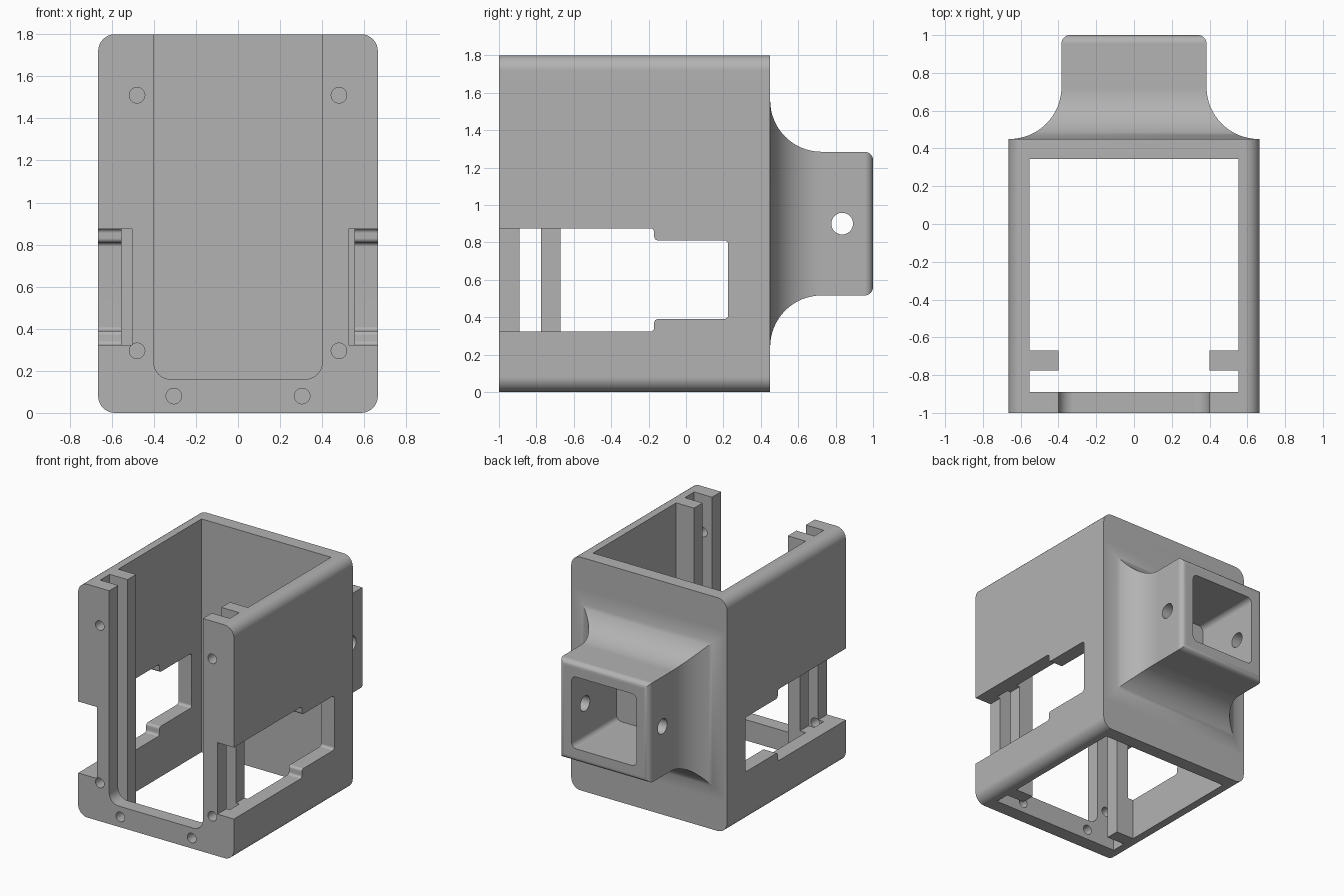
import bpy, bmesh
from math import sin, cos, pi, sqrt

cube = bpy.data.objects.get("Cube")
if cube:
    bpy.data.objects.remove(cube, do_unlink=True)

grey = bpy.data.materials.new("plain grey")
grey.use_nodes = True
grey.diffuse_color = (0.45, 0.45, 0.45, 1)
grey.node_tree.nodes["Principled BSDF"].inputs["Base Color"].default_value = (0.45, 0.45, 0.45, 1)


def rounded(corners, steps=8):
    """Outline from (a, b, radius) right-angled corners."""
    out = []
    for i, (a, b, r) in enumerate(corners):
        if r == 0:
            out.append((a, b))
            continue
        pa, pb, _ = corners[i - 1]
        na, nb, _ = corners[(i + 1) % len(corners)]
        lp, ln = sqrt((pa - a) ** 2 + (pb - b) ** 2), sqrt((na - a) ** 2 + (nb - b) ** 2)
        u, v = ((pa - a) / lp, (pb - b) / lp), ((na - a) / ln, (nb - b) / ln)
        for k in range(steps + 1):
            t = pi / 2 * k / steps
            out.append((a + r * (u[0] + v[0] - v[0] * cos(t) - u[0] * sin(t)),
                        b + r * (u[1] + v[1] - v[1] * cos(t) - u[1] * sin(t))))
    return out


def rect(a0, a1, b0, b1, r=0):
    return rounded([(a0, b0, r), (a1, b0, r), (a1, b1, r), (a0, b1, r)])


def circle(a, b, r, n=32):
    return [(a + r * cos(2 * pi * k / n), b + r * sin(2 * pi * k / n)) for k in range(n)]


def loft(name, rings):
    """Solid through a list of equal-length rings of 3D points."""
    bm = bmesh.new()
    loops = [[bm.verts.new(p) for p in ring] for ring in rings]
    n = len(loops[0])
    for lo, hi in zip(loops, loops[1:]):
        for i in range(n):
            j = (i + 1) % n
            bm.faces.new((lo[i], lo[j], hi[j], hi[i]))
    bm.faces.new(loops[0])
    bm.faces.new(loops[-1])
    bmesh.ops.recalc_face_normals(bm, faces=bm.faces[:])
    mesh = bpy.data.meshes.new(name)
    bm.to_mesh(mesh)
    bm.free()
    obj = bpy.data.objects.new(name, mesh)
    mesh.materials.append(grey)
    bpy.context.collection.objects.link(obj)
    return obj


def prism(name, outline, axis, lo, hi):
    place = {"X": lambda a, b, h: (h, a, b),
             "Y": lambda a, b, h: (a, h, b),
             "Z": lambda a, b, h: (a, b, h)}[axis]
    return loft(name, [[place(a, b, h) for a, b in outline] for h in (lo, hi)])


def combine(target, tool, operation="DIFFERENCE"):
    bpy.context.view_layer.objects.active = target
    mod = target.modifiers.new(tool.name, "BOOLEAN")
    mod.operation, mod.solver, mod.object = operation, "EXACT", tool
    bpy.ops.object.modifier_apply(modifier=mod.name)
    bpy.data.objects.remove(tool, do_unlink=True)


# Outer box with rounded long edges
housing = prism("housing", rect(-0.665, 0.665, 0, 1.8, 0.08), "Y", -1, 0.45)

# Open cavity, notched around the two guide rails
half = [(0.553, 0.345), (0.553, -0.67), (0.4, -0.67), (0.4, -0.775), (0.553, -0.775), (0.553, -0.89)]
cavity = half + [(-a, b) for a, b in reversed(half)]
combine(housing, prism("cavity", cavity, "Z", -0.1, 1.9))

# U-shaped front opening
front = rounded([(-0.4, 0.16, 0.08), (0.4, 0.16, 0.08), (0.4, 1.9, 0), (-0.4, 1.9, 0)])
combine(housing, prism("front_opening", front, "Y", -1.1, -0.83))

# Stepped side windows, open at the front
r = 0.02
window = rounded([(-1.1, 0.323, 0), (-0.17, 0.323, r), (-0.17, 0.39, r), (0.225, 0.39, r),
                  (0.225, 0.81, r), (-0.17, 0.81, r), (-0.17, 0.875, r), (-1.1, 0.875, 0)], 4)
combine(housing, prism("left_window", window, "X", 0.525, 0.8))
combine(housing, prism("right_window", window, "X", -0.8, -0.505))

# Screw holes through the front frame
for side in (-1, 1):
    for x, z in ((0.48, 1.51), (0.48, 0.295), (0.305, 0.08)):
        combine(housing, prism("screw_hole", circle(side * x, z, 0.037), "Y", -1.1, -0.83))

# Rear socket: square tube flaring into the back wall, with a rounded rim
flare, rim, steps = 0.275, 0.045, 16
profile = [(0.42, flare)]
for k in range(steps + 1):
    t = pi / 2 * k / steps
    profile.append((0.45 + flare * (1 - cos(t)), flare * (1 - sin(t))))
for k in range(9):
    t = pi / 2 * k / 8
    profile.append((1 - rim + rim * sin(t), rim * (cos(t) - 1)))
rings = []
for y, grow in profile:
    w = 0.384 + grow
    rings.append([(x, y, 0.9 + z) for x, z in ((-w, -w), (w, -w), (w, w), (-w, w))])
combine(housing, loft("rear_socket", rings), "UNION")

# Socket pocket and cross pin hole
combine(housing, prism("pocket", rect(-0.277, 0.277, 0.623, 1.177, 0.04), "Y", 0.45, 1.1))
combine(housing, prism("pin_hole", circle(0.835, 0.9, 0.058), "X", -0.6, 0.6))

# Smooth fillets, flat walls
bpy.ops.object.select_all(action="DESELECT")
housing.select_set(True)
bpy.context.view_layer.objects.active = housing
bpy.ops.object.shade_smooth_by_angle()
normals = housing.modifiers.new("flat_walls", "WEIGHTED_NORMAL")
normals.keep_sharp = True
